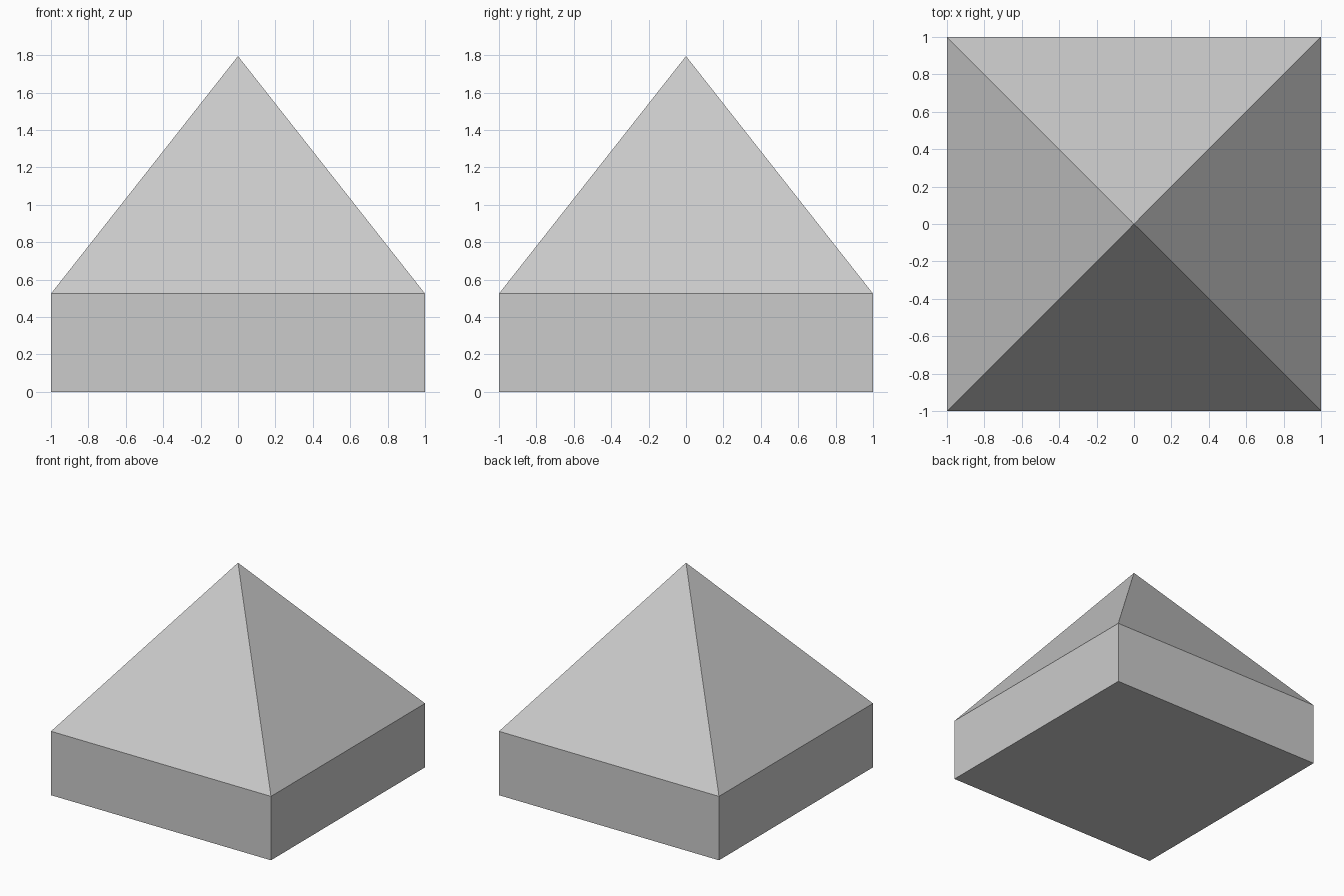
import bpy, bmesh
from math import pi, sqrt
from mathutils import Matrix

if "Cube" in bpy.data.objects:
    bpy.data.objects.remove(bpy.data.objects["Cube"])

WALL_H = 0.525
TOTAL_H = 1.795


def add_part(name, bm):
    mesh = bpy.data.meshes.new(name)
    bm.to_mesh(mesh)
    bm.free()
    obj = bpy.data.objects.new(name, mesh)
    bpy.context.collection.objects.link(obj)
    return obj


# Square base block, open at the top where the roof sits
bm = bmesh.new()
bmesh.ops.create_cube(bm, size=1, matrix=Matrix.Translation((0, 0, WALL_H / 2))
                      @ Matrix.Diagonal((2, 2, WALL_H, 1)))
top = [f for f in bm.faces if f.normal.z > 0.9]
bmesh.ops.delete(bm, geom=top, context='FACES_ONLY')
add_part("base_block", bm)

# Four-sided pyramid roof
roof_h = TOTAL_H - WALL_H
bm = bmesh.new()
bmesh.ops.create_cone(bm, cap_ends=False, segments=4, radius1=sqrt(2), radius2=0,
                      depth=roof_h,
                      matrix=Matrix.Translation((0, 0, WALL_H + roof_h / 2))
                      @ Matrix.Rotation(pi / 4, 4, 'Z'))
bmesh.ops.remove_doubles(bm, verts=bm.verts, dist=0.0001)
bmesh.ops.recalc_face_normals(bm, faces=bm.faces)
add_part("pyramid_roof", bm)
